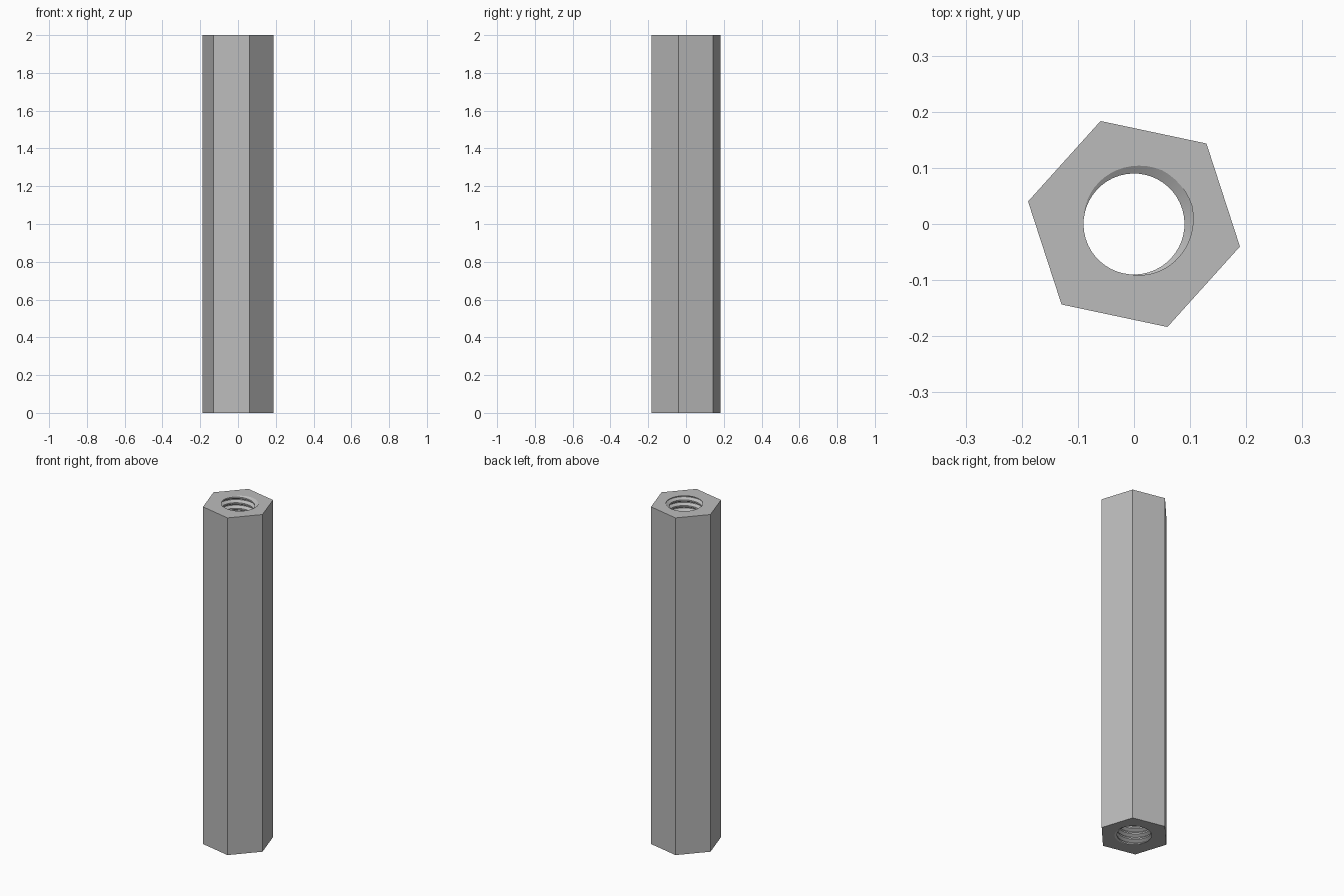
import bpy, bmesh
from math import radians, cos, sin, tau

if "Cube" in bpy.data.objects:
    bpy.data.objects.remove(bpy.data.objects["Cube"])

HEIGHT = 2.0
HEX_RADIUS, HEX_TURN = 0.193, radians(48)
MINOR, MAJOR, PITCH = 0.09, 0.108, 0.0333
ROOT_ANGLE = radians(40)      # where the thread root meets the top face
SIDES = 48
TURNS = int(HEIGHT / PITCH) + 4

# One thread turn: (height in pitches, radius)
PROFILE = [(-1/16, MAJOR), (1/16, MAJOR), (6/16, MINOR), (10/16, MINOR)]
STEP = len(PROFILE)

bm = bmesh.new()

# Helical thread wall, longer than the body at both ends
columns = []
for j in range(SIDES + 1):
    a = ROOT_ANGLE + tau * j / SIDES
    if j == SIDES:
        columns.append(columns[0][STEP:])    # seam joins one turn higher
        break
    column = []
    for turn in range(TURNS):
        for dz, r in PROFILE:
            z = HEIGHT + PITCH * (turn + 2 - TURNS + dz + j / SIDES)
            column.append(bm.verts.new((r * cos(a), r * sin(a), z)))
    columns.append(column)
for left, right in zip(columns, columns[1:]):
    rows = min(len(left), len(right))
    for i in range(rows - 1):
        bm.faces.new((left[i], left[i + 1], right[i + 1], right[i]))

# Trim the thread flush with both ends
rims = []
for z, up in ((0, -1), (HEIGHT, 1)):
    cut = bmesh.ops.bisect_plane(
        bm, geom=bm.verts[:] + bm.edges[:] + bm.faces[:], dist=1e-6,
        plane_co=(0, 0, z), plane_no=(0, 0, up), clear_outer=True)
    rims.append([e for e in cut["geom_cut"] if isinstance(e, bmesh.types.BMEdge)])

# Hexagonal outside walls
rings = []
for z in (0, HEIGHT):
    rings.append([bm.verts.new((HEX_RADIUS * cos(HEX_TURN + tau * k / 6),
                                HEX_RADIUS * sin(HEX_TURN + tau * k / 6), z))
                  for k in range(6)])
low, high = rings
for k in range(6):
    n = (k + 1) % 6
    bm.faces.new((low[k], low[n], high[n], high[k]))

# End faces between the hexagon and the threaded hole
for ring, rim in zip(rings, rims):
    outer = [bm.edges.get((ring[k], ring[(k + 1) % 6])) for k in range(6)]
    bmesh.ops.triangle_fill(bm, edges=outer + rim, use_beauty=True,
                            normal=(0, 0, 1))

bmesh.ops.recalc_face_normals(bm, faces=bm.faces[:])
mesh = bpy.data.meshes.new("threaded_hex_standoff")
bm.to_mesh(mesh)
bm.free()
standoff = bpy.data.objects.new("threaded_hex_standoff", mesh)
bpy.context.collection.objects.link(standoff)

# Plain grey metal
grey = bpy.data.materials.new("plain_grey")
grey.use_nodes = True
colour = (0.5, 0.5, 0.5, 1)
grey.diffuse_color = colour
grey.node_tree.nodes["Principled BSDF"].inputs["Base Color"].default_value = colour
mesh.materials.append(grey)

bpy.context.view_layer.objects.active = standoff
standoff.select_set(True)
bpy.ops.object.shade_smooth_by_angle(angle=radians(30))
